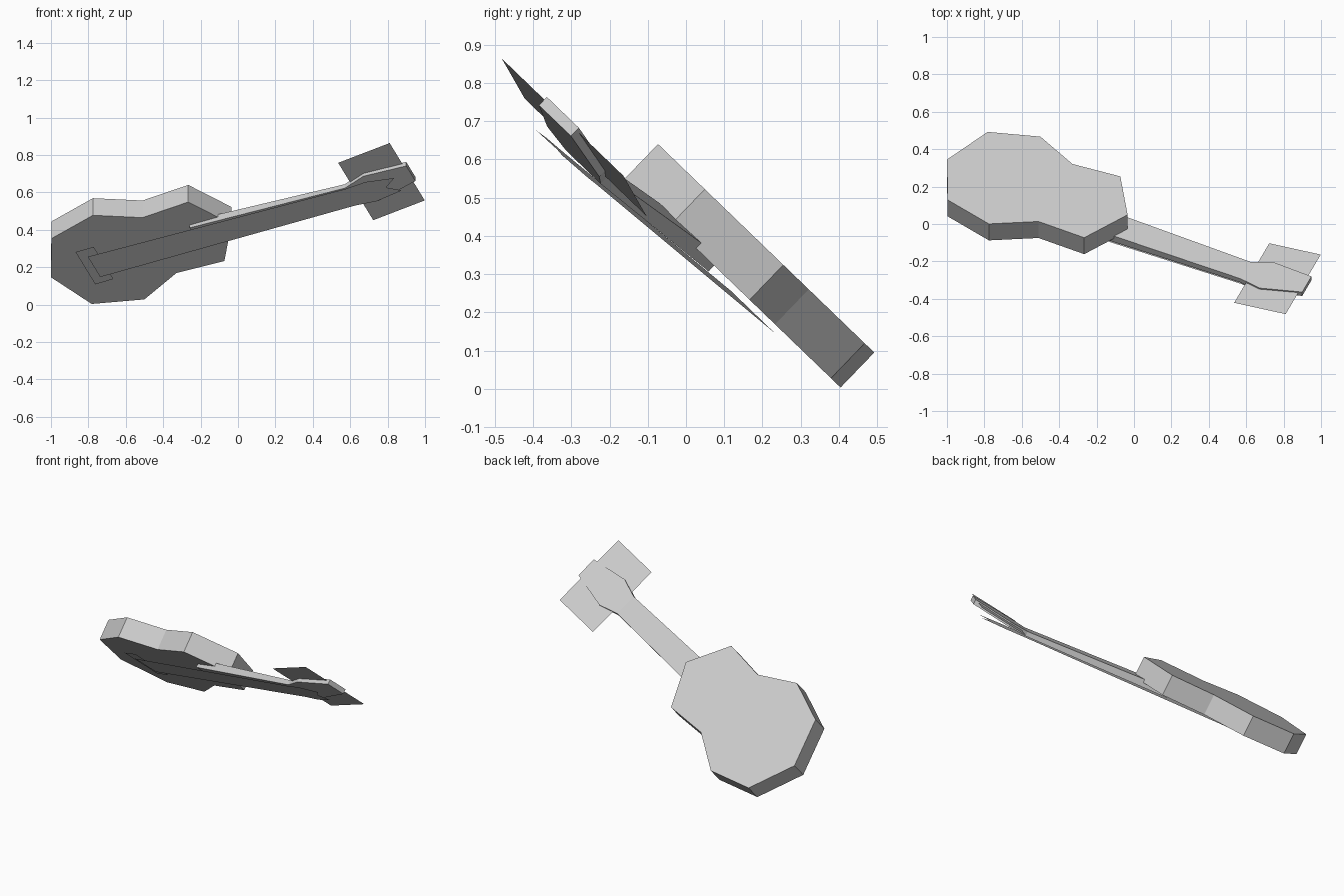
import bpy, bmesh, math
from mathutils import Matrix, Vector

if "Cube" in bpy.data.objects:
    bpy.data.objects.remove(bpy.data.objects["Cube"])

# Instrument frame: s along the neck, t across, n depth (front to back)
ang = math.radians(23.0)
up = Vector((0, -0.72, 0.694))
back = Vector((0, 0.694, 0.72))
right = Vector((1, 0, 0))
e = right * math.cos(ang) + up * math.sin(ang)
f = -right * math.sin(ang) + up * math.cos(ang)
origin = right * -0.42 + up * 0.163

grey = bpy.data.materials.new("plain grey")
grey.diffuse_color = (0.6, 0.6, 0.6, 1)
grey.use_nodes = True
grey.node_tree.nodes["Principled BSDF"].inputs["Base Color"].default_value = grey.diffuse_color


def place(s, t, n):
    return origin + e * s + f * t + back * n


def finish(name, bm):
    me = bpy.data.meshes.new(name)
    bm.to_mesh(me)
    bm.free()
    me.materials.append(grey)
    ob = bpy.data.objects.new(name, me)
    bpy.context.collection.objects.link(ob)
    return ob


def solid(name, stations):
    """Symmetric closed solid from stations (s, half width, n front, n back)."""
    bm = bmesh.new()
    rings = []
    for s, h, nf, nb in stations:
        a, d = bm.verts.new(place(s, h, nf)), bm.verts.new(place(s, h, nb))
        if h == 0:
            b, c = a, d
        else:
            b, c = bm.verts.new(place(s, -h, nf)), bm.verts.new(place(s, -h, nb))
        rings.append((a, b, c, d))

    def face(vs):
        vs = list(dict.fromkeys(vs))
        if len(vs) > 2:
            bm.faces.new(vs)

    for r, q in zip(rings, rings[1:]):
        for i in range(4):
            j = (i + 1) % 4
            face((r[i], r[j], q[j], q[i]))
    face(rings[0])
    face(rings[-1])
    bmesh.ops.recalc_face_normals(bm, faces=bm.faces[:])
    bmesh.ops.dissolve_limit(bm, angle_limit=0.01, verts=bm.verts[:], edges=bm.edges[:])
    return finish(name, bm)


def sheet(name, half):
    """Flat symmetric sheet from half outline points (s, half width, n)."""
    pts = half + [(s, -t, n) for s, t, n in reversed(half) if t > 0]
    bm = bmesh.new()
    fc = bm.faces.new([bm.verts.new(place(*p)) for p in pts])
    fc.normal_update()
    if fc.normal.dot(back) > 0:
        fc.normal_flip()
    return finish(name, bm)


# Waisted body
F, B = 0.283, 0.41
solid("body", [(s, h, F, B) for s, h in
               [(-0.63, 0), (-0.51, 0.274), (-0.237, 0.352),
                (0, 0.232), (0.272, 0.247), (0.419, 0)]])

# Neck with headstock bent backwards
solid("neck_and_headstock", [
    (0.21, 0.081, 0.262, 0.312),
    (1.106, 0.068, 0.231, 0.260),
    (1.228, 0.103, 0.242, 0.272),
    (1.46, 0.063, 0.267, 0.297)])

# Bridge plate on the front of the body
sheet("bridge", [(-0.43, 0.135, 0.275), (-0.325, 0.135, 0.275)])


# String sheet running straight over the neck, with a notched end
def string_n(s):
    return 0.266 - 0.029 * (s + 0.38)


sheet("strings", [(s, h, string_n(s)) for s, h in
                  [(-0.38, 0.085), (1.106, 0.069), (1.23, 0.08),
                   (1.385, 0.052), (1.317, 0)]])

# Tuning peg sheet through the headstock
sheet("tuning_pegs", [(1.14, 0.24, 0.2535), (1.439, 0.24, 0.2875)])
